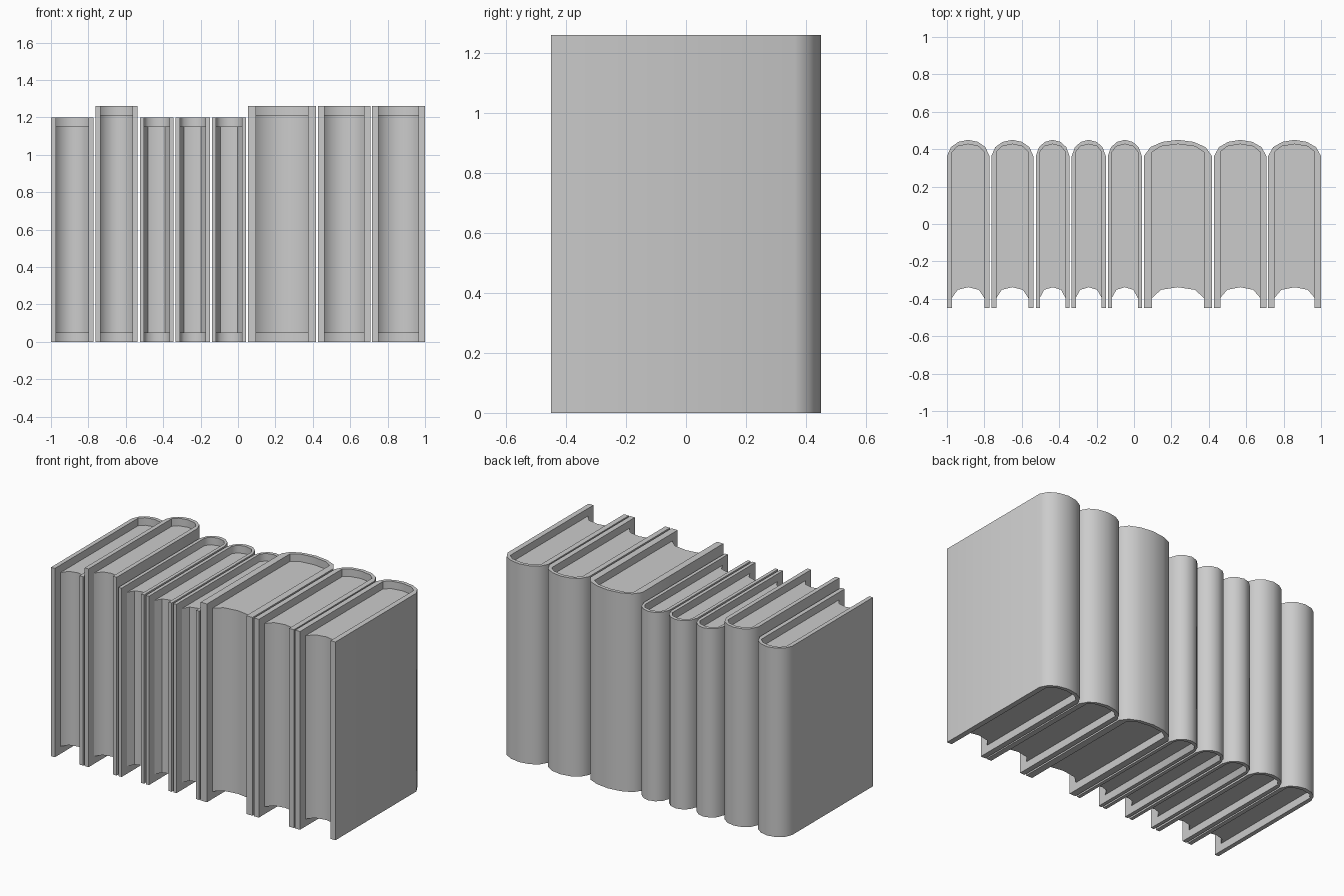
import bpy, bmesh

if "Cube" in bpy.data.objects:
    bpy.data.objects.remove(bpy.data.objects["Cube"])

# left edge, right edge, height of every book
BOOKS = [(-1.0, -0.773, 1.2), (-0.763, -0.538, 1.26), (-0.525, -0.345, 1.2),
         (-0.333, -0.151, 1.2), (-0.14, 0.042, 1.2), (0.053, 0.417, 1.26),
         (0.428, 0.708, 1.26), (0.717, 1.0, 1.26)]
COVER = 0.12   # board thickness relative to half... full book width
INSET = 0.048  # pages sit back from the board's top and bottom


def mirrored(half):
    """Complete a left-to-centre curve with its right half."""
    return half + [(-x, y) for x, y in half[-2::-1]]


def prism(name, profile, z0, z1):
    bm = bmesh.new()
    face = bm.faces.new([bm.verts.new((x, y, z0)) for x, y in profile])
    ext = bmesh.ops.extrude_face_region(bm, geom=[face])
    verts = [v for v in ext["geom"] if isinstance(v, bmesh.types.BMVert)]
    bmesh.ops.translate(bm, vec=(0, 0, z1 - z0), verts=verts)
    bmesh.ops.recalc_face_normals(bm, faces=bm.faces)
    mesh = bpy.data.meshes.new(name)
    bm.to_mesh(mesh)
    bm.free()
    obj = bpy.data.objects.new(name, mesh)
    bpy.context.collection.objects.link(obj)
    bpy.context.view_layer.objects.active = obj
    bpy.ops.object.select_all(action='DESELECT')
    obj.select_set(True)
    bpy.ops.object.shade_smooth_by_angle(angle=0.75)
    return obj


for i, (left, right, height) in enumerate(BOOKS, 1):
    w = (right - left) / 2
    cx = (left + right) / 2
    t = 2 * w * COVER
    p = w - t

    # cover: two boards joined by a rounded spine at the back
    spine = mirrored([(-w, 0.363), (-0.81 * w, 0.411), (-0.46 * w, 0.439), (0, 0.45)])
    inner = mirrored([(-p, 0.385), (-0.5 * w, 0.415), (0, 0.427)])
    outline = [(-w, -0.45)] + spine + [(w, -0.45), (p, -0.45)] + inner[::-1] + [(-p, -0.45)]
    prism(f"book_cover_{i}", outline, 0, height).location.x = cx

    # pages: recessed block with a hollow fore edge
    fore = mirrored([(-p, -0.395), (-0.5 * w, -0.352), (0, -0.338)])
    prism(f"book_pages_{i}", inner + fore[::-1], INSET, height - INSET).location.x = cx
